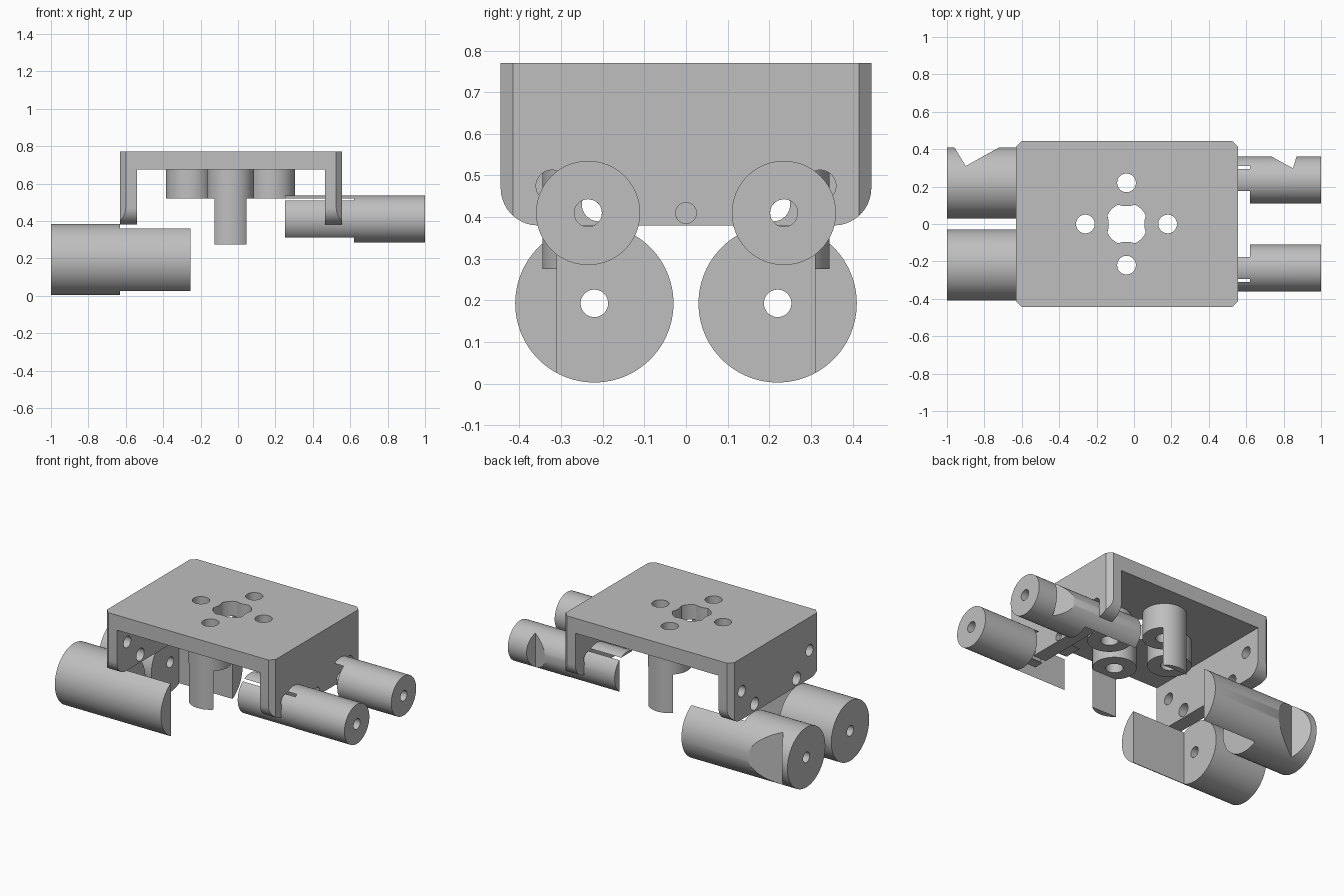
import bpy, bmesh, math

cube = bpy.data.objects.get("Cube")
if cube:
    bpy.data.objects.remove(cube, do_unlink=True)

grey = bpy.data.materials.new("plain grey")
grey.use_nodes = True
grey.diffuse_color = (0.52, 0.52, 0.52, 1)
grey.node_tree.nodes["Principled BSDF"].inputs["Base Color"].default_value = (0.52, 0.52, 0.52, 1)


def circle(u, v, r, n=64):
    return [(u + r * math.cos(2 * math.pi * i / n), v + r * math.sin(2 * math.pi * i / n))
            for i in range(n)]


def rect(u0, v0, u1, v1):
    return [(u0, v0), (u1, v0), (u1, v1), (u0, v1)]


def prism(name, axis, outline, lo, hi):
    """Extrude a 2D outline along the x, y or z axis."""
    place = {"x": lambda p, t: (t, p[0], p[1]),
             "y": lambda p, t: (p[0], t, p[1]),
             "z": lambda p, t: (p[0], p[1], t)}[axis]
    bm = bmesh.new()
    face = bm.faces.new([bm.verts.new(place(p, lo)) for p in outline])
    new = bmesh.ops.extrude_face_region(bm, geom=[face])["geom"]
    bmesh.ops.translate(bm, verts=[g for g in new if isinstance(g, bmesh.types.BMVert)],
                        vec=place((0, 0), hi - lo))
    bmesh.ops.recalc_face_normals(bm, faces=bm.faces)
    mesh = bpy.data.meshes.new(name)
    bm.to_mesh(mesh)
    bm.free()
    mesh.materials.append(grey)
    ob = bpy.data.objects.new(name, mesh)
    bpy.context.collection.objects.link(ob)
    return ob


def carve(ob, cutters, operation="DIFFERENCE"):
    """Apply one boolean per cutter, then remove the cutters."""
    for cutter in cutters:
        cutter.hide_render = True
        mod = ob.modifiers.new("cut", "BOOLEAN")
        mod.operation, mod.solver, mod.object = operation, "EXACT", cutter
    bpy.context.view_layer.update()
    graph = bpy.context.evaluated_depsgraph_get()
    result = bpy.data.meshes.new_from_object(ob.evaluated_get(graph))
    ob.modifiers.clear()
    ob.data = result
    for cutter in cutters:
        bpy.data.objects.remove(cutter, do_unlink=True)
    return ob


# Shared layout
CX = -0.04                      # centre of the hole pattern
X0, X1, HALF = -0.63, 0.555, 0.445
FLOOR, TOP, INNER = 0.38, 0.77, 0.675
bosses = [(CX - 0.22, 0), (CX + 0.22, 0), (CX, -0.22), (CX, 0.22)]
parts = []


def clearance():
    return prism("clearance", "x", rect(-0.31, -0.1, 0.31, 0.52), X0, 0.62)


# Bracket: channel section, chamfered in plan, rounded at the wall feet
channel = [(X0, FLOOR), (-0.54, FLOOR), (-0.54, INNER), (0.465, INNER),
           (0.465, FLOOR), (X1, FLOOR), (X1, TOP), (X0, TOP)]
bracket = prism("bracket", "y", channel, -HALF, HALF)
c = 0.03
plan = []
for sx, sy in ((1, 1), (-1, 1), (-1, -1), (1, -1)):
    x = X1 if sx > 0 else X0
    pair = [(x, sy * (HALF - c)), (x - sx * c, sy * HALF)]
    plan += pair if sx * sy > 0 else pair[::-1]
r = 0.09
foot = [(HALF - r + r * math.sin(a), FLOOR + r - r * math.cos(a))
        for a in [math.pi / 2 * i / 10 for i in range(11)]]
side = foot + [(HALF, TOP + 0.1), (-HALF, TOP + 0.1)] + [(-y, z) for y, z in reversed(foot)]
carve(bracket, [prism("plan", "z", plan, 0, 1), prism("side", "x", side, -1, 1)], "INTERSECT")

# Central lobed opening: a circle nibbled by the four bosses
lobed = []
for i in range(96):
    a = 2 * math.pi * i / 96
    d = (a + math.pi / 4) % (math.pi / 2) - math.pi / 4
    reach = 0.125 ** 2 - (0.22 * math.sin(d)) ** 2
    rad = min(0.112, 0.22 * math.cos(d) - math.sqrt(reach)) if reach > 0 else 0.112
    lobed.append((CX + rad * math.cos(a), rad * math.sin(a)))
cuts = [prism("opening", "z", lobed, 0.6, 0.9)]
cuts += [prism("screw_hole", "z", circle(x, y, 0.05, 40), 0.6, 0.9) for x, y in bosses]
cuts.append(prism("middle_hole", "x", circle(0, 0.41, 0.025, 32), 0.4, 0.6))
for s in (-1, 1):
    cuts.append(prism("near_hole", "x", circle(s * 0.322, 0.475, 0.038, 32), 0.4, 0.6))
    cuts.append(prism("axle_hole", "x", circle(s * 0.235, 0.41, 0.033, 32), 0.4, 0.6))
    cuts.append(prism("far_hole", "x", circle(s * 0.34, 0.56, 0.036, 32), -0.7, -0.5))
    cuts.append(prism("socket", "x", circle(s * 0.21, 0.43, 0.04, 32), -0.7, -0.5))
carve(bracket, cuts)
parts.append(bracket)

# Screw bosses under the plate; the outer two keep a hanging sliver
for i, (x, y) in enumerate(bosses):
    boss = prism(f"boss_{i + 1}", "z", circle(x, y, 0.125), 0.275 if y else 0.52, INNER)
    cuts = [prism("bore", "z", circle(x, y, 0.05, 40), 0.2, 0.8)]
    if y:
        cuts.append(clearance())
    parts.append(carve(boss, cuts))

# Large and small horizontal barrels, each side
for s, label in ((1, "back"), (-1, "front")):
    large = prism(f"large_barrel_{label}", "x", circle(s * 0.22, 0.193, 0.19, 96), -1, -0.255)
    cuts = [clearance(), prism("bore", "x", circle(s * 0.22, 0.193, 0.033, 40), -1.1, -0.5)]
    if s > 0:
        wedge = [(-0.984, 0.45), (-0.9, 0.31), (-0.648, 0.45)]
        cuts.append(prism("wedge", "z", wedge, -0.1, 0.5))
    parts.append(carve(large, cuts))

    small = prism(f"small_barrel_{label}", "x", circle(s * 0.235, 0.41, 0.125, 80), 0.25, 1)
    cuts = [clearance(), prism("bore", "x", circle(s * 0.235, 0.41, 0.033, 40), 0.5, 1.1)]
    if s > 0:
        wedge = [(0.70, 0.38), (0.85, 0.298), (0.875, 0.38)]
        cuts.append(prism("wedge", "z", wedge, 0.2, 0.6))
    parts.append(carve(small, cuts))

# Smooth the round walls, keep edges crisp
for ob in bpy.context.view_layer.objects:
    ob.select_set(ob in parts)
bpy.context.view_layer.objects.active = bracket
bpy.ops.object.shade_smooth_by_angle(angle=math.radians(30))
